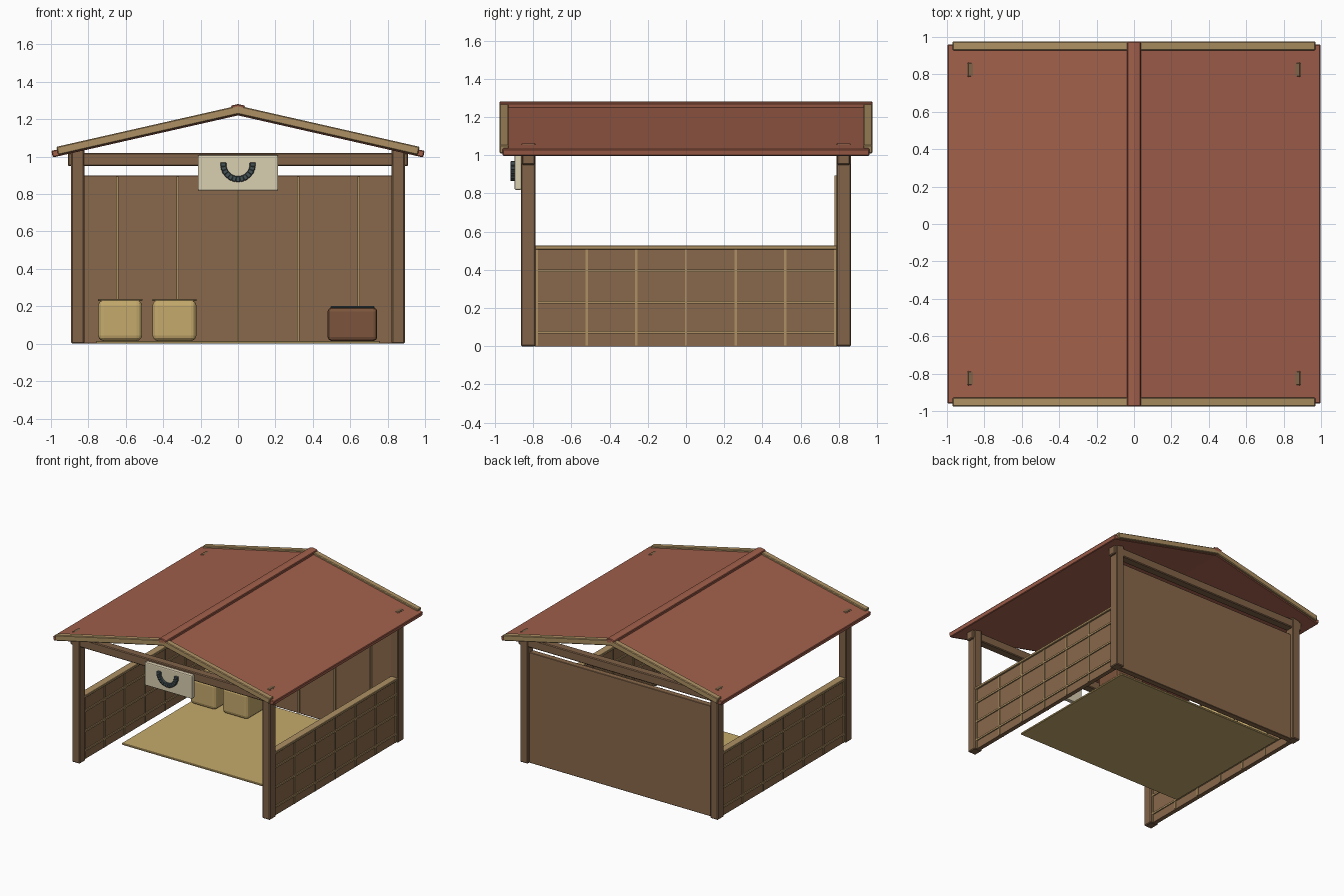
import bpy, bmesh, math
from mathutils import Matrix, Vector

if "Cube" in bpy.data.objects:
    bpy.data.objects.remove(bpy.data.objects["Cube"])


def material(name, rgb):
    m = bpy.data.materials.new(name)
    m.diffuse_color = (*rgb, 1)
    m.use_nodes = True
    m.node_tree.nodes["Principled BSDF"].inputs["Base Color"].default_value = m.diffuse_color
    return m


WOOD = material("dark_wood", (0.22, 0.125, 0.065))
PANEL = material("panel_wood", (0.25, 0.14, 0.07))
TRIM = material("light_wood", (0.42, 0.28, 0.125))
ROOF = material("red_roof", (0.36, 0.115, 0.07))
STRAW = material("straw", (0.56, 0.40, 0.15))
CREAM = material("cream", (0.70, 0.62, 0.44))
IRON = material("iron", (0.06, 0.085, 0.09))
CHEST = material("chest_wood", (0.20, 0.09, 0.045))


def finish(name, bm, mat, bevel=0, segments=1):
    bmesh.ops.recalc_face_normals(bm, faces=bm.faces)
    me = bpy.data.meshes.new(name)
    bm.to_mesh(me)
    bm.free()
    ob = bpy.data.objects.new(name, me)
    bpy.context.collection.objects.link(ob)
    me.materials.append(mat)
    if bevel:
        b = ob.modifiers.new("bevel", 'BEVEL')
        b.width, b.segments = bevel, segments
    return ob


def box(name, x, y, z, mat, bevel=0, segments=1):
    """Box from (min, max) ranges on each axis."""
    bm = bmesh.new()
    size = [r[1] - r[0] for r in (x, y, z)]
    mid = [(r[1] + r[0]) / 2 for r in (x, y, z)]
    bmesh.ops.create_cube(bm, size=1, matrix=Matrix.Translation(mid) @ Matrix.Diagonal((*size, 1)))
    return finish(name, bm, mat, bevel, segments)


SLOPE = 0.227
ANGLE = math.atan(SLOPE)


def gable(name, half, z_ridge, thick, y0, y1, mat, bevel=0):
    """Chevron section following the roof pitch, extruded along y."""
    dx, dz = math.sin(ANGLE) * thick / 2, math.cos(ANGLE) * thick / 2
    dr = thick / 2 / math.cos(ANGLE)
    ze = z_ridge - SLOPE * half
    pts = [(-half - dx, ze + dz), (0, z_ridge + dr), (half + dx, ze + dz),
           (half - dx, ze - dz), (0, z_ridge - dr), (-half + dx, ze - dz)]
    bm = bmesh.new()
    rings = [[bm.verts.new((px, y, pz)) for px, pz in pts] for y in (y0, y1)]
    for i in range(6):
        j = (i + 1) % 6
        bm.faces.new((rings[0][i], rings[0][j], rings[1][j], rings[1][i]))
    for r in rings:                       # each end cap as two quads
        bm.faces.new((r[0], r[1], r[4], r[5]))
        bm.faces.new((r[1], r[2], r[3], r[4]))
    return finish(name, bm, mat, bevel)


def span(centre, width):
    return (centre - width / 2, centre + width / 2)


# Roof: panels, gable boards and ridge cap
gable("roof_panels", 0.994, 1.239, 0.036, -0.96, 0.96, ROOF, 0.005)
for side, y in (("front", -0.952), ("back", 0.952)):
    gable(side + "_gable_board", 0.966, 1.25, 0.045, y - 0.024, y + 0.024, TRIM, 0.005)
gable("ridge_cap", 0.034, 1.264, 0.034, -0.976, 0.976, ROOF, 0.005)

# Frame: corner posts and cross beams
for sy, side in ((-1, "front"), (1, "back")):
    for sx, hand in ((-1, "left"), (1, "right")):
        box(f"{side}_{hand}_post", span(sx * 0.857, 0.07), span(sy * 0.825, 0.077),
            (0, 1.062), WOOD, 0.006)
    box(side + "_beam", (-0.91, 0.91), span(sy * 0.825, 0.069), (0.95, 1.02), WOOD, 0.006)

# Back wall with vertical battens
box("back_wall", (-0.83, 0.83), (0.79, 0.838), (0, 0.9), PANEL, 0.003)
for i in range(-2, 3):
    box("back_batten", span(i * 0.323, 0.013), (0.776, 0.795), (0.005, 0.893), TRIM)

# Low side walls with lattice on both faces
for sx, hand in ((-1, "left"), (1, "right")):
    cx = sx * 0.857
    box(hand + "_side_wall", span(cx, 0.034), (-0.79, 0.79), (0, 0.51), PANEL)
    box(hand + "_side_cap", span(cx, 0.062), (-0.79, 0.79), (0.507, 0.527), TRIM, 0.003)
    for z in (0.073, 0.23, 0.395):
        box(hand + "_side_rail", span(cx, 0.052), (-0.788, 0.788), span(z, 0.014), TRIM)
    for i in range(-3, 4):
        box(hand + "_side_batten", span(cx, 0.046), span(i * 0.26, 0.013), (0.003, 0.508), TRIM)

# Floor mat
box("floor_mat", (-0.76, 0.76), (-0.41, 0.76), (0, 0.015), STRAW, 0.003)

# Straw bales and their top straps
for cx in (-0.63, -0.34):
    box("bale", span(cx, 0.235), (0.44, 0.68), (0.015, 0.233), STRAW, 0.03, 3)
    box("bale_strap", span(cx, 0.238), (0.53, 0.59), (0.228, 0.24), TRIM, 0.003)

# Storage chest and lid
box("chest", span(0.612, 0.265), (0.47, 0.69), (0.015, 0.193), CHEST, 0.02, 2)
box("chest_lid", span(0.612, 0.235), (0.485, 0.675), (0.188, 0.202), IRON, 0.005)

# Hanging sign
box("sign_board", span(0, 0.43), (-0.898, -0.862), (0.818, 1.008), CREAM, 0.008, 2)

# Horseshoe: chain of small blocks along a U
bm = bmesh.new()
COUNT = 13
for i in range(COUNT):
    a = math.pi * (1 + i / (COUNT - 1))
    pos = Vector((0.078 * math.cos(a), -0.905, 0.958 + 0.078 * math.sin(a)))
    bmesh.ops.create_cube(bm, size=1, matrix=Matrix.Translation(pos)
                          @ Matrix.Rotation(-a, 4, 'Y') @ Matrix.Diagonal((0.032, 0.028, 0.024, 1)))
finish("horseshoe", bm, IRON, 0.004)
